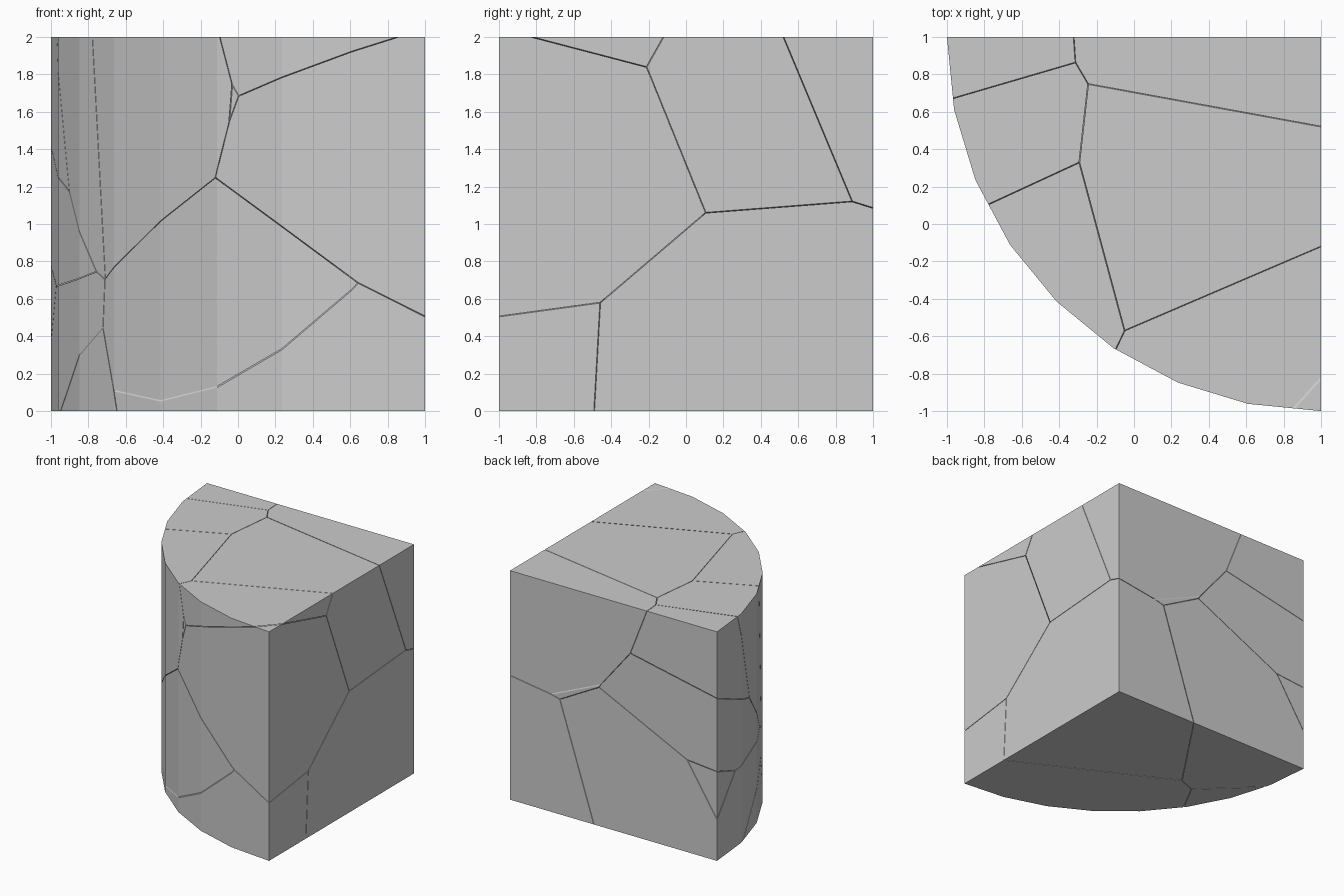
import bpy, bmesh, math
from mathutils import Vector

if "Cube" in bpy.data.objects:
    bpy.data.objects.remove(bpy.data.objects["Cube"])

# Quarter-round block shattered into convex chunks: one seed point per chunk,
# each chunk being the part of the block nearest to its seed.
SEEDS = {
    "chunk_top_back_left":     (-1.05, 0.94, 1.71),
    "chunk_top_back_right":    (0.41, 1.04, 2.28),
    "chunk_top_left":          (-0.86, 0.29, 1.93),
    "chunk_top_centre":        (0.25, 0.165, 1.914),
    "chunk_top_front_left":    (-0.686, -0.087, 1.977),
    "chunk_top_front_right":   (0.624, -0.708, 2.405),
    "chunk_front_corner":      (0.898, -0.955, 1.46),
    "chunk_bottom_right":      (0.75, 0.315, -0.03),
    "chunk_bottom_front":      (0.20, -0.76, 0.03),
    "chunk_curved_front":      (-0.028, -0.981, 0.219),
    "chunk_left_edge_splinter": (-0.889, 1.395, 0.61),
    "chunk_bottom_left_wedge": (-1.572, 0.167, -0.416),
    "chunk_middle_back_left":  (-0.942, 1.178, 1.181),
    "chunk_bottom_back":       (-0.571, 1.21, 0.403),
}
HALF_GAP = 0.002
RADIUS, HEIGHT, SEGMENTS = 2.0, 2.0, 8


def quarter_block():
    """Extruded quarter circle centred on the back right corner."""
    bm = bmesh.new()
    ring = [bm.verts.new((1, 1, 0))]
    for i in range(SEGMENTS + 1):
        a = math.pi + i * math.pi / 2 / SEGMENTS
        ring.append(bm.verts.new((1 + RADIUS * math.cos(a), 1 + RADIUS * math.sin(a), 0)))
    face = bm.faces.new(ring)
    up = bmesh.ops.extrude_face_region(bm, geom=[face], use_keep_orig=True)["geom"]
    bmesh.ops.translate(bm, vec=(0, 0, HEIGHT),
                        verts=[g for g in up if isinstance(g, bmesh.types.BMVert)])
    bmesh.ops.recalc_face_normals(bm, faces=bm.faces)
    return bm


def slice_and_cap(bm, point, normal):
    """Remove everything on the normal side of a plane and close the cut."""
    bmesh.ops.bisect_plane(bm, geom=bm.verts[:] + bm.edges[:] + bm.faces[:], dist=1e-5,
                           plane_co=point, plane_no=normal, clear_outer=True)
    rim = [e for e in bm.edges if e.is_boundary]
    if rim:
        bmesh.ops.edgenet_fill(bm, edges=rim)


# Chunks
for name, seed in SEEDS.items():
    here = Vector(seed)
    bm = quarter_block()
    others = [Vector(s) for n, s in SEEDS.items() if n != name]
    for other in sorted(others, key=lambda s: (s - here).length):
        normal = (other - here).normalized()
        slice_and_cap(bm, (here + other) / 2 - normal * HALF_GAP, normal)
    bmesh.ops.recalc_face_normals(bm, faces=bm.faces)
    mesh = bpy.data.meshes.new(name)
    bm.to_mesh(mesh)
    bm.free()
    bpy.context.collection.objects.link(bpy.data.objects.new(name, mesh))
